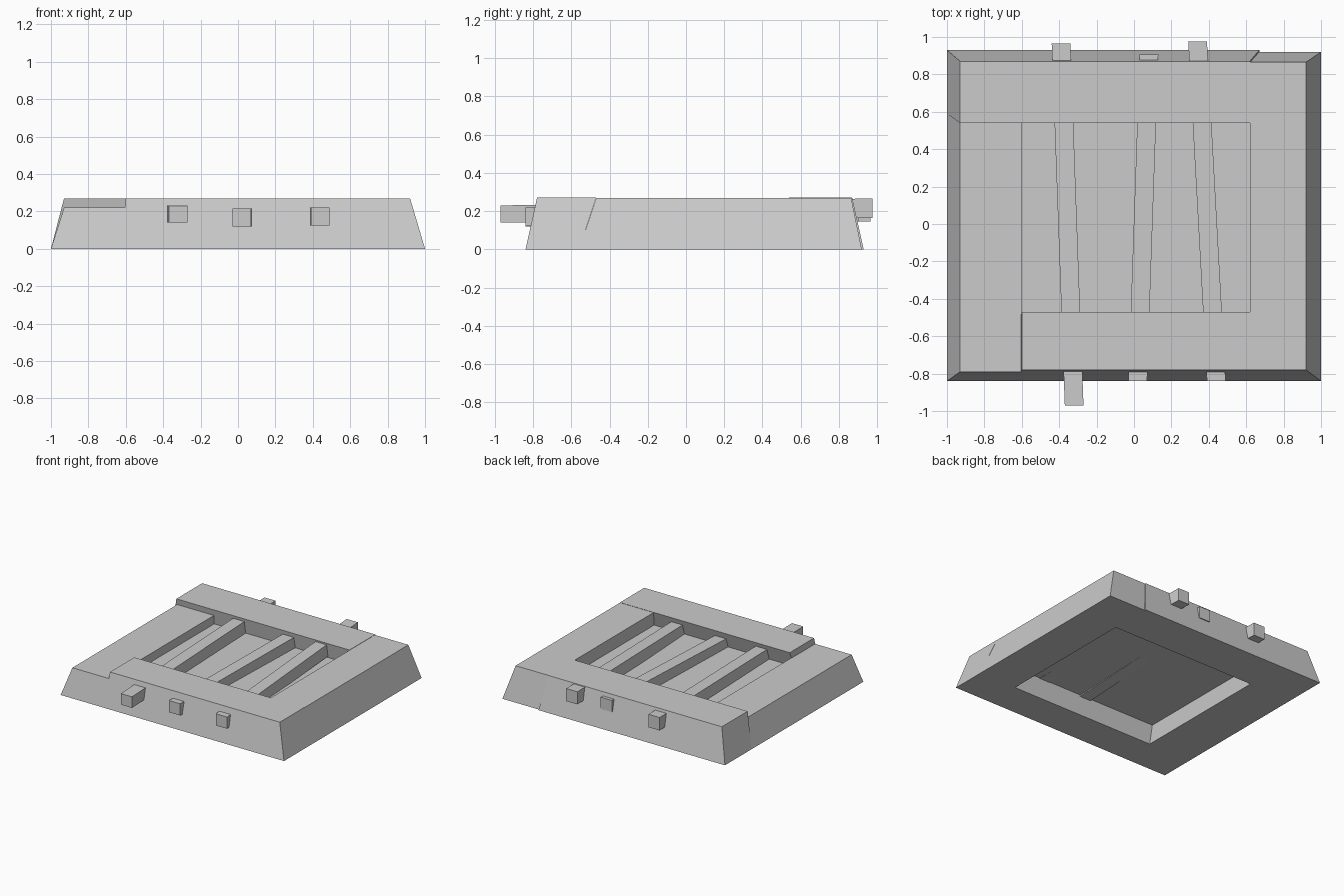
import bpy

if "Cube" in bpy.data.objects:
    bpy.data.objects.remove(bpy.data.objects["Cube"], do_unlink=True)

# One plain stone colour
stone = bpy.data.materials.new("stone_grey")
stone.use_nodes = True
GREY = (0.6, 0.6, 0.6, 1)
stone.diffuse_color = GREY
stone.node_tree.nodes["Principled BSDF"].inputs["Base Color"].default_value = GREY

FACES = [(3, 2, 1, 0), (4, 5, 6, 7), (0, 1, 5, 4),
         (1, 2, 6, 5), (2, 3, 7, 6), (3, 0, 4, 7)]


def block(name, verts):
    """Six-sided block from two matching rings of four corners."""
    mesh = bpy.data.meshes.new(name)
    mesh.from_pydata(verts, [], FACES)
    mesh.materials.append(stone)
    obj = bpy.data.objects.new(name, mesh)
    bpy.context.collection.objects.link(obj)
    return obj


def ring(x0, x1, y0, y1, z):
    return [(x0, y0, z), (x1, y0, z), (x1, y1, z), (x0, y1, z)]


def leaning_block(name, bottom, top, height, base=0):
    """Block whose top rectangle is shifted from its bottom rectangle."""
    return block(name, ring(*bottom, base) + ring(*top, height))


def bar(name, front, back, width=0.1):
    """Slanted bar; each end is (left x, y, bottom z, top z)."""
    (fx, fy, f0, f1), (bx, by, b0, b1) = front, back
    lower = [(fx, fy, f0), (fx + width, fy, f0), (bx + width, by, b0), (bx, by, b0)]
    upper = [(fx, fy, f1), (fx + width, fy, f1), (bx + width, by, b1), (bx, by, b1)]
    block(name, lower + upper)


# Frame stones, leaning inwards
leaning_block("front_stone", (-0.62, 1, -0.84, -0.56), (-0.6, 0.92, -0.78, -0.47), 0.27)
leaning_block("back_stone", (-1, 0.67, 0.59, 0.93), (-0.93, 0.62, 0.54, 0.87), 0.27)
leaning_block("right_stone", (-1, -0.62, -0.84, 0.59), (-0.93, -0.6, -0.79, 0.55), 0.22)
leaning_block("left_stone", (0.67, 1, -0.56, 0.92), (0.62, 0.92, -0.47, 0.865), 0.268)

# Recessed panel inside the frame
panel = (-0.64, 0.66, -0.53, 0.58)
leaning_block("floor_panel", panel, panel, 0.145, 0.135)

# Uneven bars running through the front and back stones
bar("right_bar", (-0.37, -0.97, 0.14, 0.23), (-0.44, 0.965, 0.145, 0.25))
bar("middle_bar", (-0.03, -0.84, 0.12, 0.215), (0.03, 0.905, 0.145, 0.24))
bar("left_bar", (0.39, -0.84, 0.125, 0.22), (0.29, 0.975, 0.165, 0.267))
